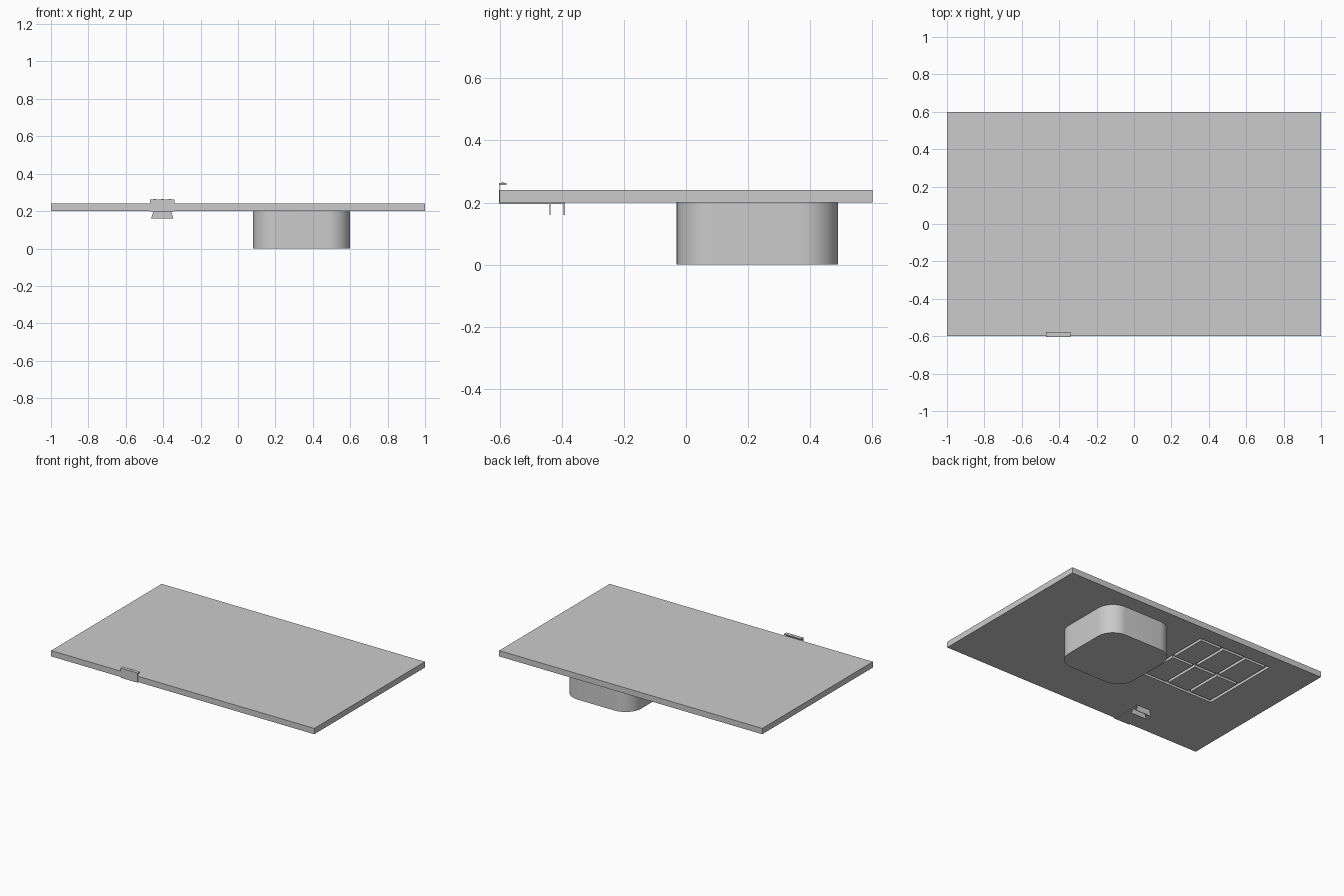
import bpy, bmesh, math
from mathutils import Vector

if "Cube" in bpy.data.objects:
    bpy.data.objects.remove(bpy.data.objects["Cube"])

grey = bpy.data.materials.new("plain_grey")
grey.use_nodes = True
GREY = (0.6, 0.6, 0.6, 1)
grey.diffuse_color = GREY
grey.node_tree.nodes["Principled BSDF"].inputs["Base Color"].default_value = GREY


def finish(name, bm):
    bmesh.ops.recalc_face_normals(bm, faces=bm.faces)
    mesh = bpy.data.meshes.new(name)
    bm.to_mesh(mesh)
    bm.free()
    mesh.materials.append(grey)
    obj = bpy.data.objects.new(name, mesh)
    bpy.context.collection.objects.link(obj)
    return obj


def add_box(bm, lo, hi):
    lo, hi = Vector(lo), Vector(hi)
    verts = bmesh.ops.create_cube(bm, size=1)["verts"]
    for v in verts:
        v.co = (lo + hi) / 2 + v.co * (hi - lo)
    return verts


def box(name, lo, hi):
    bm = bmesh.new()
    add_box(bm, lo, hi)
    return finish(name, bm)


# Worktop slab: the underside is a grid of faces, with narrow strips pushed up as grooves
W = 0.02
X0, X1, Y0, Y1 = -0.68, -0.125, -0.075, 0.49
x_starts = [X0 + (X1 - W - X0) * i / 3 for i in range(4)]
y_starts = [Y0 + (Y1 - W - Y0) * i / 2 for i in range(3)]
bm = bmesh.new()
add_box(bm, (-1, -0.6, 0.2), (1, 0.6, 0.24))
bottom = min(bm.faces, key=lambda f: f.calc_center_median().z)
bmesh.ops.delete(bm, geom=[bottom], context="FACES_ONLY")
xs = [-1] + [x + d for x in x_starts for d in (0, W)] + [1]
ys = [-0.6] + [y + d for y in y_starts for d in (0, W)] + [0.6]
grooves = []
for i in range(len(xs) - 1):
    for j in range(len(ys) - 1):
        corners = ((xs[i], ys[j]), (xs[i], ys[j + 1]),
                   (xs[i + 1], ys[j + 1]), (xs[i + 1], ys[j]))
        f = bm.faces.new([bm.verts.new((x, y, 0.2)) for x, y in corners])
        inside = 0 < i < len(xs) - 2 and 0 < j < len(ys) - 2
        if inside and (i % 2 == 1 or j % 2 == 1):
            grooves.append(f)
bmesh.ops.remove_doubles(bm, verts=bm.verts, dist=0.0001)
bmesh.ops.recalc_face_normals(bm, faces=bm.faces)
raised = bmesh.ops.extrude_face_region(bm, geom=grooves)["geom"]
bmesh.ops.delete(bm, geom=grooves, context="FACES")
bmesh.ops.translate(bm, vec=(0, 0, 0.02),
                    verts=[v for v in raised if isinstance(v, bmesh.types.BMVert)])
bmesh.ops.dissolve_limit(bm, angle_limit=0.01, verts=bm.verts, edges=bm.edges)
finish("worktop", bm)

# Basin hanging beneath, with rounded upright corners
bm = bmesh.new()
add_box(bm, (0.08, -0.03, 0), (0.6, 0.49, 0.2))
upright = [e for e in bm.edges if abs(e.verts[0].co.z - e.verts[1].co.z) > 0.1]
bmesh.ops.bevel(bm, geom=upright, offset=0.12, segments=12, profile=0.5, affect="EDGES")
basin = finish("basin", bm)
bpy.ops.object.select_all(action="DESELECT")
bpy.context.view_layer.objects.active = basin
basin.select_set(True)
bpy.ops.object.shade_smooth_by_angle(angle=math.radians(35))

# Clip over the front edge: upright plate, top lip and arm underneath
CX = -0.405
box("clip_front_plate", (CX - 0.065, -0.603, 0.197), (CX + 0.065, -0.6, 0.263))
box("clip_top_lip", (CX - 0.065, -0.6, 0.256), (CX + 0.065, -0.578, 0.263))
box("clip_arm", (CX - 0.05, -0.603, 0.196), (CX + 0.05, -0.39, 0.2))
for k in (-1, 0, 1):
    bm = bmesh.new()
    bmesh.ops.create_cone(bm, cap_ends=True, segments=12, radius1=0.005,
                          radius2=0.005, depth=0.002)
    bmesh.ops.translate(bm, verts=bm.verts, vec=(CX + k * 0.04, -0.589, 0.263))
    finish("clip_lip_stud", bm)

# Channel-shaped grip under the arm, flaring towards its lower edge
bm = bmesh.new()
for y in (-0.44, -0.394):
    for v in add_box(bm, (CX - 0.06, y, 0.16), (CX + 0.06, y + 0.004, 0.196)):
        if v.co.z > 0.18:
            v.co.x = CX + (v.co.x - CX) * 0.8
finish("clip_grip", bm)
